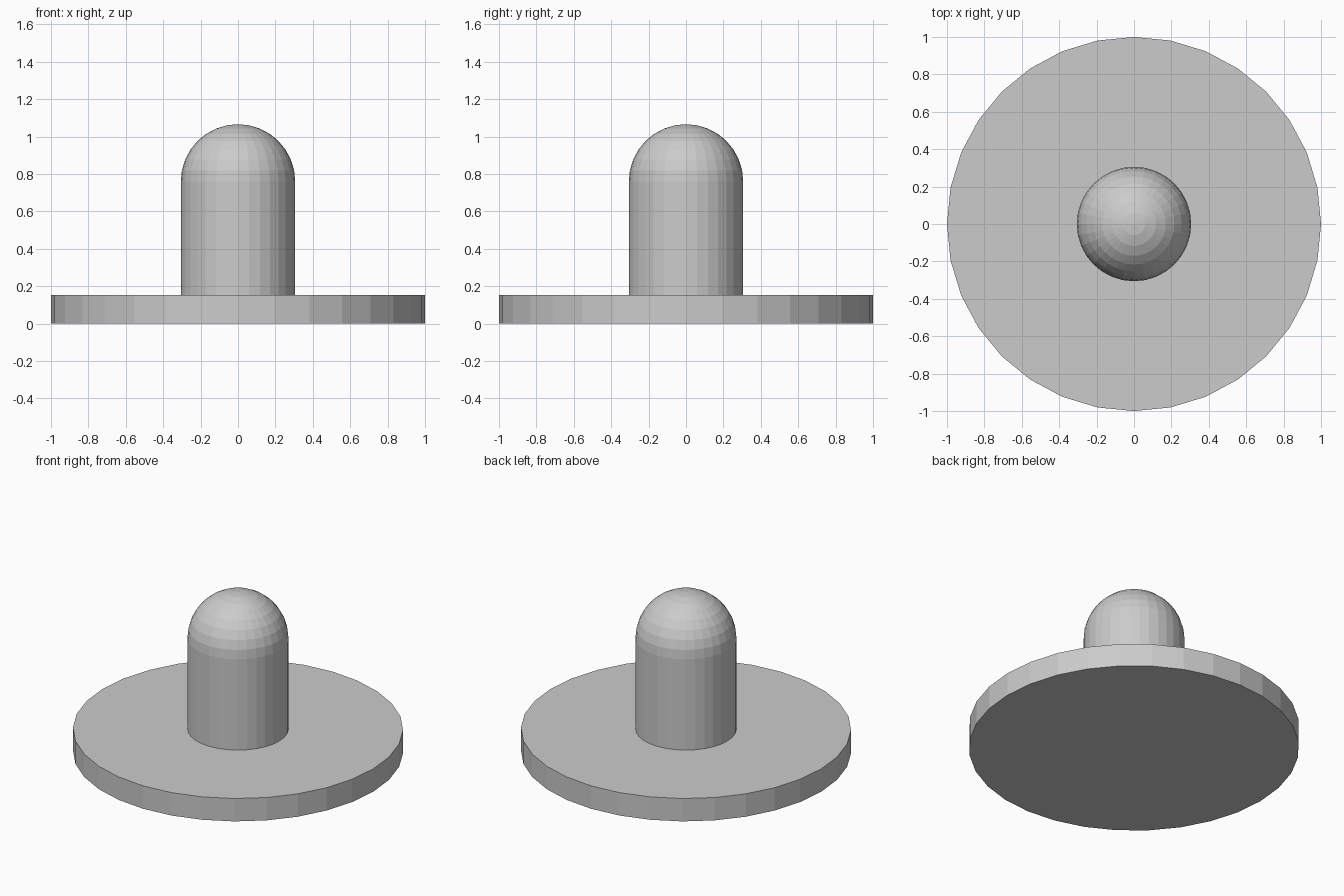
import bpy
import bmesh
from mathutils import Matrix

cube = bpy.data.objects.get("Cube")
if cube:
    bpy.data.objects.remove(cube, do_unlink=True)

SIDES = 32
BASE_TOP = 0.153
POST_RADIUS = 0.306
POST_TOP = 0.76

grey = bpy.data.materials.new("plain grey")
grey.use_nodes = True
colour = (0.6, 0.6, 0.6, 1)
grey.diffuse_color = colour
grey.node_tree.nodes["Principled BSDF"].inputs["Base Color"].default_value = colour


def add_part(name, bm):
    mesh = bpy.data.meshes.new(name)
    bm.to_mesh(mesh)
    bm.free()
    mesh.materials.append(grey)
    part = bpy.data.objects.new(name, mesh)
    bpy.context.collection.objects.link(part)
    return part


def add_cylinder(name, radius, bottom, top):
    bm = bmesh.new()
    bmesh.ops.create_cone(bm, cap_ends=True, segments=SIDES, radius1=radius,
                          radius2=radius, depth=top - bottom,
                          matrix=Matrix.Translation((0, 0, (bottom + top) / 2)))
    return add_part(name, bm)


# Wide flat base and upright post
add_cylinder("base_disc", 1, 0, BASE_TOP)
add_cylinder("post", POST_RADIUS, BASE_TOP, POST_TOP)

# Faceted dome: upper half of a sphere resting on the post
bm = bmesh.new()
bmesh.ops.create_uvsphere(bm, u_segments=SIDES, v_segments=SIDES // 2,
                          radius=POST_RADIUS,
                          matrix=Matrix.Translation((0, 0, POST_TOP)))
lower = [v for v in bm.verts if v.co.z < POST_TOP - 0.001]
bmesh.ops.delete(bm, geom=lower, context='VERTS')
add_part("dome", bm)
